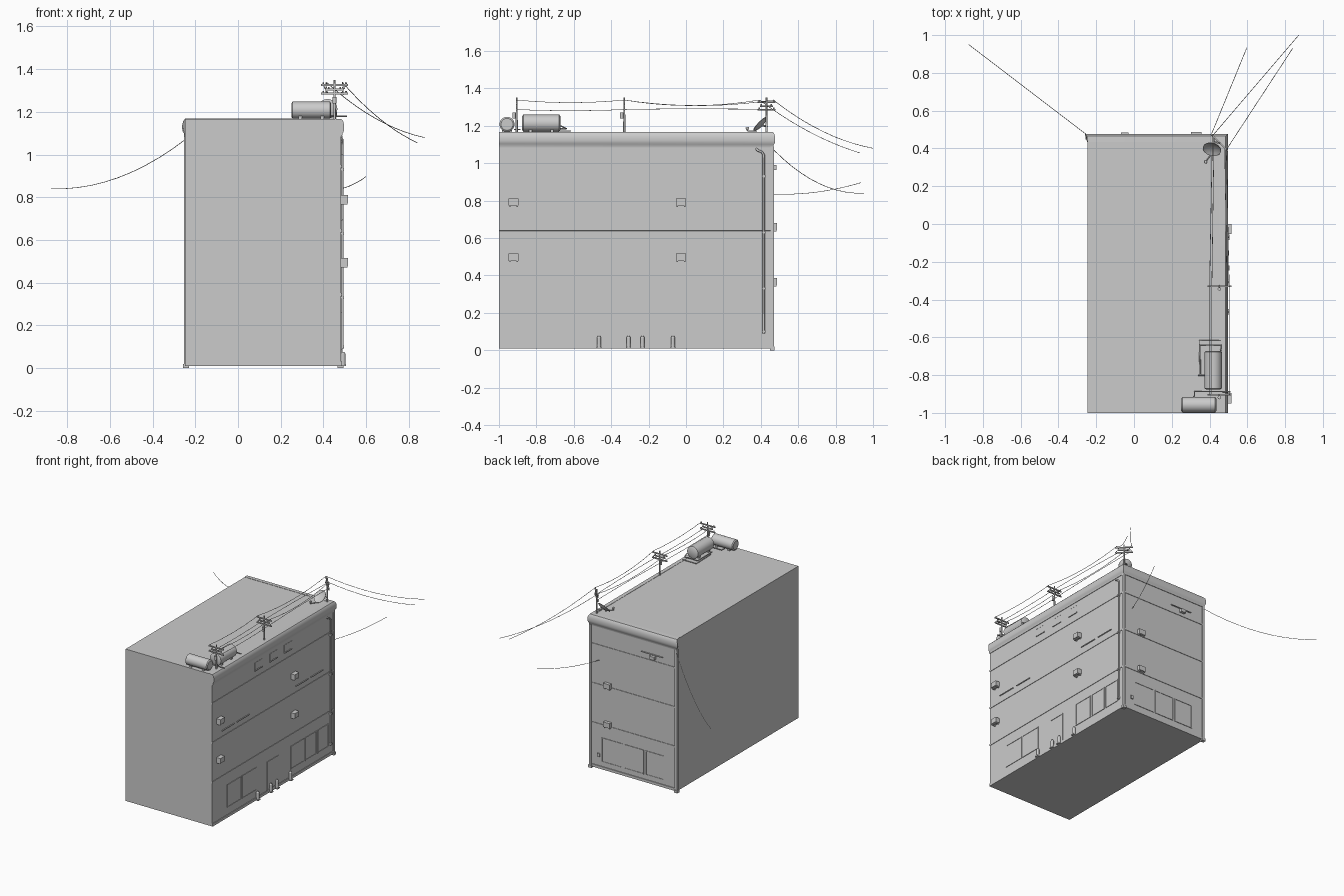
import bpy, bmesh, math
from mathutils import Vector

if "Cube" in bpy.data.objects:
    bpy.data.objects.remove(bpy.data.objects["Cube"])

WX, WY, LX, FY = 0.483, 0.463, -0.247, -1.0   # right, back, left, front wall planes


def mesh_obj(name, bm, smooth=False):
    bmesh.ops.recalc_face_normals(bm, faces=bm.faces)
    me = bpy.data.meshes.new(name)
    bm.to_mesh(me)
    bm.free()
    ob = bpy.data.objects.new(name, me)
    bpy.context.collection.objects.link(ob)
    if smooth:
        bpy.ops.object.select_all(action='DESELECT')
        ob.select_set(True)
        bpy.context.view_layer.objects.active = ob
        bpy.ops.object.shade_smooth_by_angle(angle=math.radians(35))
    return ob


def add_box(bm, x0, x1, y0, y1, z0, z1):
    vs = bmesh.ops.create_cube(bm, size=1)['verts']
    for v in vs:
        v.co = Vector(((x0 + x1) / 2 + v.co.x * (x1 - x0),
                       (y0 + y1) / 2 + v.co.y * (y1 - y0),
                       (z0 + z1) / 2 + v.co.z * (z1 - z0)))


def boxes(name, *dims):
    bm = bmesh.new()
    for d in dims:
        add_box(bm, *d)
    return mesh_obj(name, bm)


def cyl(name, a, b, r, n=16, r2=None):
    a, b = Vector(a), Vector(b)
    bm = bmesh.new()
    vs = bmesh.ops.create_cone(bm, cap_ends=True, segments=n, radius1=r,
                               radius2=r if r2 is None else r2, depth=(b - a).length)['verts']
    q = Vector((0, 0, 1)).rotation_difference(b - a)
    for v in vs:
        v.co = q @ v.co + (a + b) / 2
    return mesh_obj(name, bm, True)


def tube(name, pts, r):
    cu = bpy.data.curves.new(name, 'CURVE')
    cu.dimensions = '3D'
    cu.bevel_depth, cu.bevel_resolution, cu.use_fill_caps = r, 1, True
    sp = cu.splines.new('POLY')
    sp.points.add(len(pts) - 1)
    for p, c in zip(sp.points, pts):
        p.co = (*c, 1)
    ob = bpy.data.objects.new(name, cu)
    bpy.context.collection.objects.link(ob)
    bpy.ops.object.select_all(action='DESELECT')
    ob.select_set(True)
    bpy.context.view_layer.objects.active = ob
    bpy.ops.object.convert(target='MESH')


def wire(name, a, b, sag, n=10):
    a, b = Vector(a), Vector(b)
    tube(name, [a.lerp(b, i / n) - Vector((0, 0, 4 * sag * (i / n) * (1 - i / n)))
                for i in range(n + 1)], 0.0016)


def wall_box(side, u0, u1, z0, z1, d0, d1):
    """Box on a facade: u runs along the wall, d is the distance out from it."""
    if side == 'right':
        return (WX + d0, WX + d1, u0, u1, z0, z1)
    return (u0, u1, WY + d0, WY + d1, z0, z1)


def window(name, side, u0, u1, z0, z1, t=0.006, out=0.004):
    boxes(name,
          wall_box(side, u0, u0 + t, z0, z1, -0.01, out),
          wall_box(side, u1 - t, u1, z0, z1, -0.01, out),
          wall_box(side, u0, u1, z1 - t, z1, -0.01, out),
          wall_box(side, u0, u1, z0, z0 + t, -0.01, out),
          wall_box(side, u0 + t, u1 - t, z0 + t, z1 - t, -0.01, 0.001))


def band(name, profile):
    """Moulding swept along the right and back walls with a mitred corner."""
    bm = bmesh.new()
    rows = []
    for o, z in profile:
        rows.append([bm.verts.new(c) for c in
                     ((WX + o, FY, z), (WX + o, WY + o, z), (LX - max(o, 0), WY + o, z))])
    n = len(rows)
    for i in range(n):
        r, s = rows[i], rows[(i + 1) % n]
        for k in (0, 1):
            bm.faces.new((r[k], r[k + 1], s[k + 1], s[k]))
    bm.faces.new([r[0] for r in rows])
    bm.faces.new([r[2] for r in reversed(rows)])
    mesh_obj(name, bm, True)


# Main block and mouldings
boxes("building_body", (LX, WX, FY, WY, 0.01, 1.166))
band("cornice", [(-0.03, 1.085), (0.004, 1.085), (0.006, 1.1), (0.011, 1.106), (0.014, 1.12),
                 (0.014, 1.138), (0.01, 1.155), (0.002, 1.166), (-0.03, 1.168)])
for z in (0.345, 0.645, 0.945):
    band("floor_band", [(-0.01, z - 0.008), (0.003, z - 0.006), (0.003, z + 0.006), (-0.01, z + 0.008)])
band("plinth", [(-0.01, 0.01), (0.004, 0.01), (0.004, 0.03), (-0.01, 0.034)])

# Corner strips with feet
for x in (LX + 0.003, WX - 0.003):
    boxes("corner_strip", (x - 0.009, x + 0.009, WY - 0.01, WY + 0.008, 0.01, 1.09),
          (x - 0.014, x + 0.014, WY - 0.015, WY + 0.011, 0.0, 0.02))

# Ground floor shop windows and entrance
for u0, u1 in ((-0.82, -0.65), (-0.64, -0.47), (-0.06, 0.1), (0.115, 0.255), (0.265, 0.4)):
    window("shop_window", 'right', u0, u1, 0.085, 0.26)
for u0, u1 in ((-0.14, 0.015), (0.03, 0.195), (0.21, 0.385)):
    window("shop_window", 'back', u0, u1, 0.065, 0.25)
window("entrance_door", 'right', -0.34, -0.2, 0.03, 0.25)

# Upper windows with sills
for u0, u1 in ((-0.885, -0.74), (-0.705, -0.56), (0.005, 0.15), (0.185, 0.33)):
    boxes("window_sill", wall_box('right', u0, u1, 0.692, 0.698, -0.01, 0.006))
for u0, u1 in ((-0.49, -0.4), (-0.31, -0.22), (-0.135, -0.045)):
    window("attic_window", 'right', u0, u1, 1.0, 1.06, 0.004, 0.002)
    boxes("window_sill", wall_box('right', u0, u1, 0.997, 1.003, -0.01, 0.006))

# Air conditioners on brackets
for side, u, z in (('right', -0.922, 0.79), ('right', -0.922, 0.495), ('right', -0.027, 0.79),
                   ('right', -0.027, 0.495), ('back', 0.33, 0.66), ('back', 0.33, 0.365)):
    d = 0.033 if side == 'right' else 0.024
    boxes("air_conditioner", wall_box(side, u - 0.027, u + 0.027, z - 0.017, z + 0.021, -0.01, d),
          *[wall_box(side, u + s - 0.003, u + s + 0.003, z - 0.024, z - 0.016, -0.01, d - 0.004)
            for s in (-0.02, 0.02)])

# Back wall light and meter
boxes("wall_light", wall_box('back', -0.07, -0.03, 0.965, 0.99, -0.01, 0.022),
      wall_box('back', -0.13, 0.05, 0.995, 1.0, -0.01, 0.008))
boxes("meter_box", wall_box('back', 0.4, 0.42, 0.1, 0.125, -0.01, 0.008))

# Bollards
for y in (-0.465, -0.307, -0.233, -0.07):
    boxes("bollard_foot", (0.478, 0.506, y - 0.014, y + 0.014, 0.01, 0.017))
    cyl("bollard_post", (0.492, y, 0.01), (0.492, y, 0.068), 0.011)
    cyl("bollard_cap", (0.492, y, 0.068), (0.492, y, 0.077), 0.011, 16, 0.006)

# Drainpipe
tube("drainpipe", [(0.478, 0.375, 1.078), (0.489, 0.385, 1.068), (0.489, 0.405, 1.06),
                   (0.489, 0.416, 1.045), (0.489, 0.416, 0.09)], 0.006)
for z in (0.1, 0.33, 0.63, 0.93):
    boxes("pipe_clip", (0.48, 0.497, 0.407, 0.425, z - 0.006, z + 0.006))


# Roof tanks with saddles and pipes
def tank(name, a, b, r):
    a, b = Vector(a), Vector(b)
    d = (b - a).normalized()
    cyl(name, a, b, r, 32)
    for p, s in ((a, -1), (b, 1)):
        cyl(name + "_end", p, p + d * 0.006 * s, r, 32, r * 0.8)
    for t in (0.2, 0.8):
        c = a.lerp(b, t)
        w, h = (0.008, r * 0.7) if d.x else (r * 0.7, 0.008)
        boxes(name + "_saddle", (c.x - w, c.x + w, c.y - h, c.y + h, 1.16, c.z - r * 0.6))


tank("tank_a", (0.256, -0.957, 1.208), (0.43, -0.957, 1.208), 0.04)
tank("tank_b", (0.419, -0.87, 1.214), (0.419, -0.678, 1.214), 0.046)
tube("roof_pipe", [(0.35, -0.8, 1.185), (0.35, -0.64, 1.185), (0.46, -0.64, 1.185), (0.46, -0.67, 1.2)], 0.004)
tube("roof_pipe", [(0.35, -0.8, 1.172), (0.345, -0.617, 1.172), (0.46, -0.617, 1.172)], 0.003)
tube("roof_pipe", [(0.34, -0.8, 1.19), (0.38, -0.8, 1.19)], 0.004)
tube("roof_pipe", [(0.32, -0.92, 1.18), (0.32, -0.887, 1.18), (0.51, -0.887, 1.18)], 0.004)

# Utility poles with crossarms, insulators and transformer cans
PX = 0.452
ends = []
for y, ang in ((-0.905, 0), (-0.33, 0), (0.43, -math.pi / 4)):
    cyl("utility_pole", (PX, y, 1.16), (PX, y, 1.35), 0.006, 12, 0.0045)
    d = Vector((math.cos(ang), math.sin(ang), 0))
    c = Vector((PX, y, 0))
    for z, h in ((1.326, 0.063), (1.305, 0.045), (1.286, 0.063)):
        bm = bmesh.new()
        add_box(bm, -h, h, -0.004, 0.004, -0.004, 0.004)
        ob = mesh_obj("crossarm", bm)
        ob.location, ob.rotation_euler = (PX, y, z), (0, 0, ang)
        for s in (-0.85, 0.85):
            p = c + d * h * s + Vector((0, 0, z))
            cyl("insulator", p, p + Vector((0, 0, 0.012)), 0.004, 8)
    ends.append([c + d * s + Vector((0, 0, z)) for s, z in
                 ((-0.052, 1.338), (0.052, 1.338), (-0.04, 1.287), (0.04, 1.287))])
for y in (-0.905, -0.33):
    cyl("transformer", (PX, y - 0.014, 1.24), (PX, y - 0.014, 1.27), 0.009)

# Power lines between poles and out to the street
for i in (0, 1):
    for k in range(4):
        wire("power_line", ends[i][k], ends[i + 1][k],
             ((0.014, 0.03) if k < 2 else (0.006, -0.004))[i])
wire("street_line", ends[2][0], (0.872, 1.0, 1.08), 0.04)
wire("street_line", ends[2][1], (0.84, 0.93, 1.055), 0.03)
wire("side_line", (LX, 0.47, 1.07), (-0.875, 0.95, 0.84), 0.063)
wire("service_line", (0.405, WY, 0.835), (0.598, 0.935, 0.896), 0.02)

# Satellite dish
n = Vector((-0.2, -0.7, 0.68)).normalized()
q = Vector((0, 0, 1)).rotation_difference(n)
c = Vector((0.415, 0.403, 1.203))
bm = bmesh.new()
prof = [(0, 0), (0.018, 0.001), (0.034, 0.005), (0.049, 0.012), (0.049, 0.009), (0.034, 0.001), (0.016, -0.004), (0, -0.005)]
vs = [bm.verts.new((r, 0, z)) for r, z in prof]
es = [bm.edges.new(e) for e in zip(vs, vs[1:])]
bmesh.ops.spin(bm, geom=vs + es, cent=(0, 0, 0), axis=(0, 0, 1), angle=2 * math.pi, steps=28)
bmesh.ops.remove_doubles(bm, verts=bm.verts, dist=1e-5)
for v in bm.verts:
    v.co = c + q @ v.co
mesh_obj("dish", bm, True)
feed = Vector((0.38, 0.32, 1.19))
tube("dish_arm", [c + Vector((0, -0.025, -0.03)), feed + Vector((0, 0.01, -0.018)), feed], 0.003)
cyl("dish_receiver", feed - n * 0.004, feed + Vector((0, 0.016, -0.004)), 0.007, 12)
tube("dish_mount", [c - n * 0.004, c + Vector((0.015, 0.03, -0.005)), (PX, 0.43, 1.2)], 0.005)
